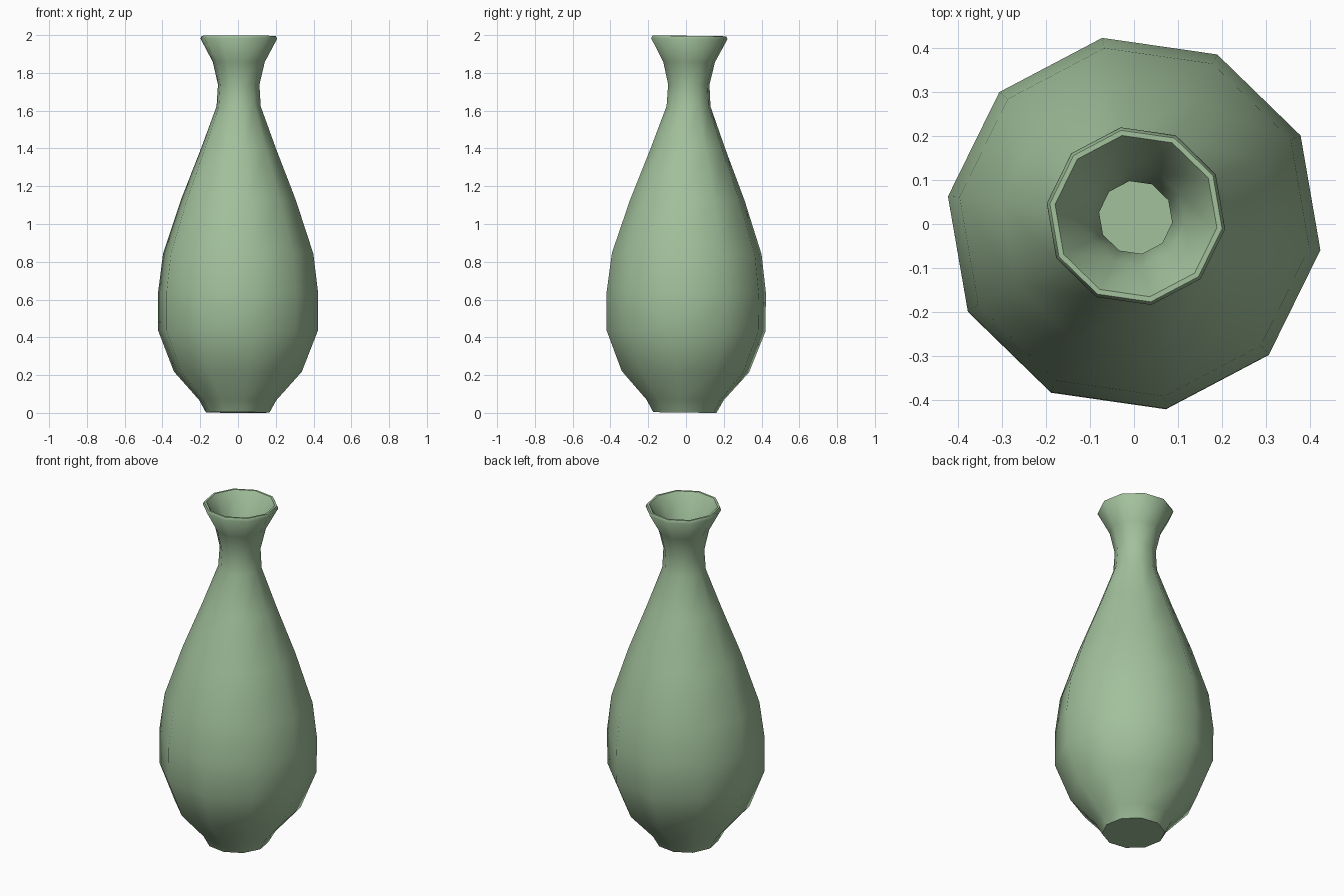
import bpy, bmesh, math
from mathutils import Matrix

if "Cube" in bpy.data.objects:
    bpy.data.objects.remove(bpy.data.objects["Cube"])

SIDES = 10
TURN = math.radians(-8.2)

# Profile (radius, height): outer wall from foot to lip, then inner wall down
OUTER = [(0.17, 0.004), (0.207, 0.07), (0.342, 0.22), (0.427, 0.437),
         (0.428, 0.638), (0.402, 0.845), (0.307, 1.13), (0.201, 1.40),
         (0.118, 1.625), (0.111, 1.74), (0.139, 1.86), (0.205, 1.983), (0.198, 1.998)]
INNER = [(0.186, 1.998), (0.178, 1.985), (0.112, 1.865), (0.084, 1.74), (0.091, 1.62),
         (0.174, 1.39), (0.28, 1.12), (0.374, 0.84), (0.40, 0.635),
         (0.40, 0.44), (0.32, 0.24), (0.185, 0.09), (0.15, 0.035)]

bm = bmesh.new()
rings = []
for r, z in OUTER + INNER:
    rings.append([bm.verts.new((r * math.cos(TURN + math.tau * i / SIDES),
                                r * math.sin(TURN + math.tau * i / SIDES), z))
                  for i in range(SIDES)])
for a, b in zip(rings, rings[1:]):
    for i in range(SIDES):
        j = (i + 1) % SIDES
        bm.faces.new((a[i], a[j], b[j], b[i]))
# Underside and inner floor
bm.faces.new(rings[0][::-1])
bm.faces.new(rings[-1])

# Slight lean of the whole vase, pivoting on the belly
pivot = Matrix.Translation((0, 0, 0.5))
lean = pivot @ Matrix.Rotation(-0.012, 4, 'X') @ Matrix.Rotation(0.003, 4, 'Y') @ pivot.inverted()
bm.transform(lean)
low = min(v.co.z for v in bm.verts)
bmesh.ops.translate(bm, verts=bm.verts, vec=(0, 0, -low))
bmesh.ops.recalc_face_normals(bm, faces=bm.faces)

mesh = bpy.data.meshes.new("vase")
bm.to_mesh(mesh)
bm.free()
vase = bpy.data.objects.new("vase", mesh)
bpy.context.collection.objects.link(vase)

# Glaze colour
glaze = bpy.data.materials.new("sage_green")
glaze.diffuse_color = (0.36, 0.53, 0.33, 1)
glaze.use_nodes = True
glaze.node_tree.nodes["Principled BSDF"].inputs["Base Color"].default_value = glaze.diffuse_color
mesh.materials.append(glaze)

# Smooth walls, crisp foot edge
bpy.context.view_layer.objects.active = vase
vase.select_set(True)
bpy.ops.object.shade_smooth_by_angle(angle=math.radians(55))
